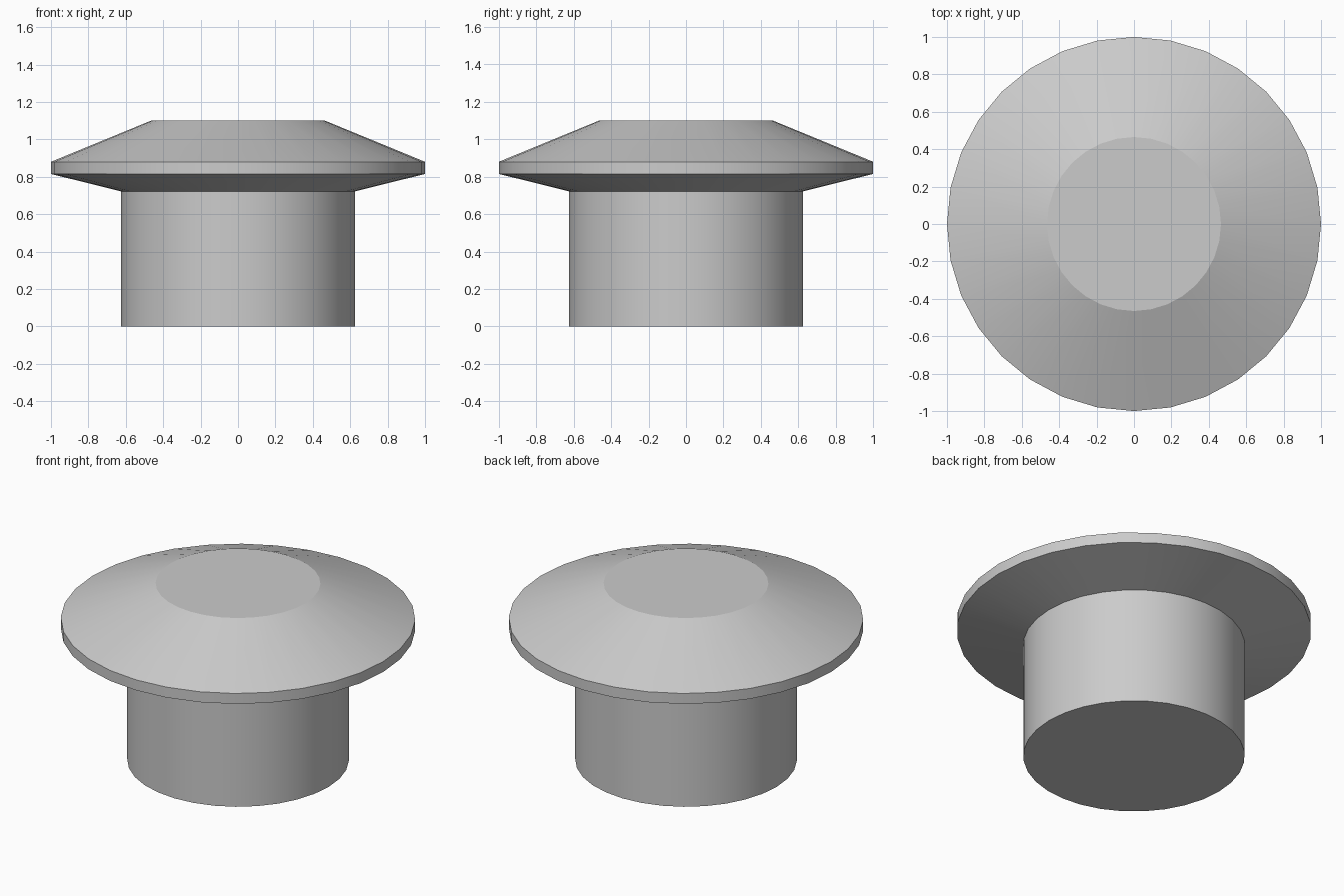
import bpy, bmesh
from math import cos, sin, tau, radians

if "Cube" in bpy.data.objects:
    bpy.data.objects.remove(bpy.data.objects["Cube"])

SIDES = 32


def lathe(name, profile):
    """Spin a (radius, height) profile around z and cap both ends."""
    bm = bmesh.new()
    rings = [[bm.verts.new((r * cos(tau * i / SIDES), r * sin(tau * i / SIDES), z))
              for i in range(SIDES)] for r, z in profile]
    for low, high in zip(rings, rings[1:]):
        for i in range(SIDES):
            j = (i + 1) % SIDES
            bm.faces.new((low[i], low[j], high[j], high[i]))
    bm.faces.new(rings[0][::-1])
    bm.faces.new(rings[-1])
    mesh = bpy.data.meshes.new(name)
    bm.to_mesh(mesh)
    bm.free()
    obj = bpy.data.objects.new(name, mesh)
    bpy.context.collection.objects.link(obj)
    bpy.ops.object.select_all(action='DESELECT')
    obj.select_set(True)
    bpy.context.view_layer.objects.active = obj
    bpy.ops.object.shade_smooth_by_angle(angle=radians(20))
    return obj


# Stem flaring into a thin-rimmed, bevelled cap
lathe("knob", [(0.625, 0.0), (0.625, 0.722), (1.0, 0.815), (1.0, 0.88), (0.465, 1.1)])
